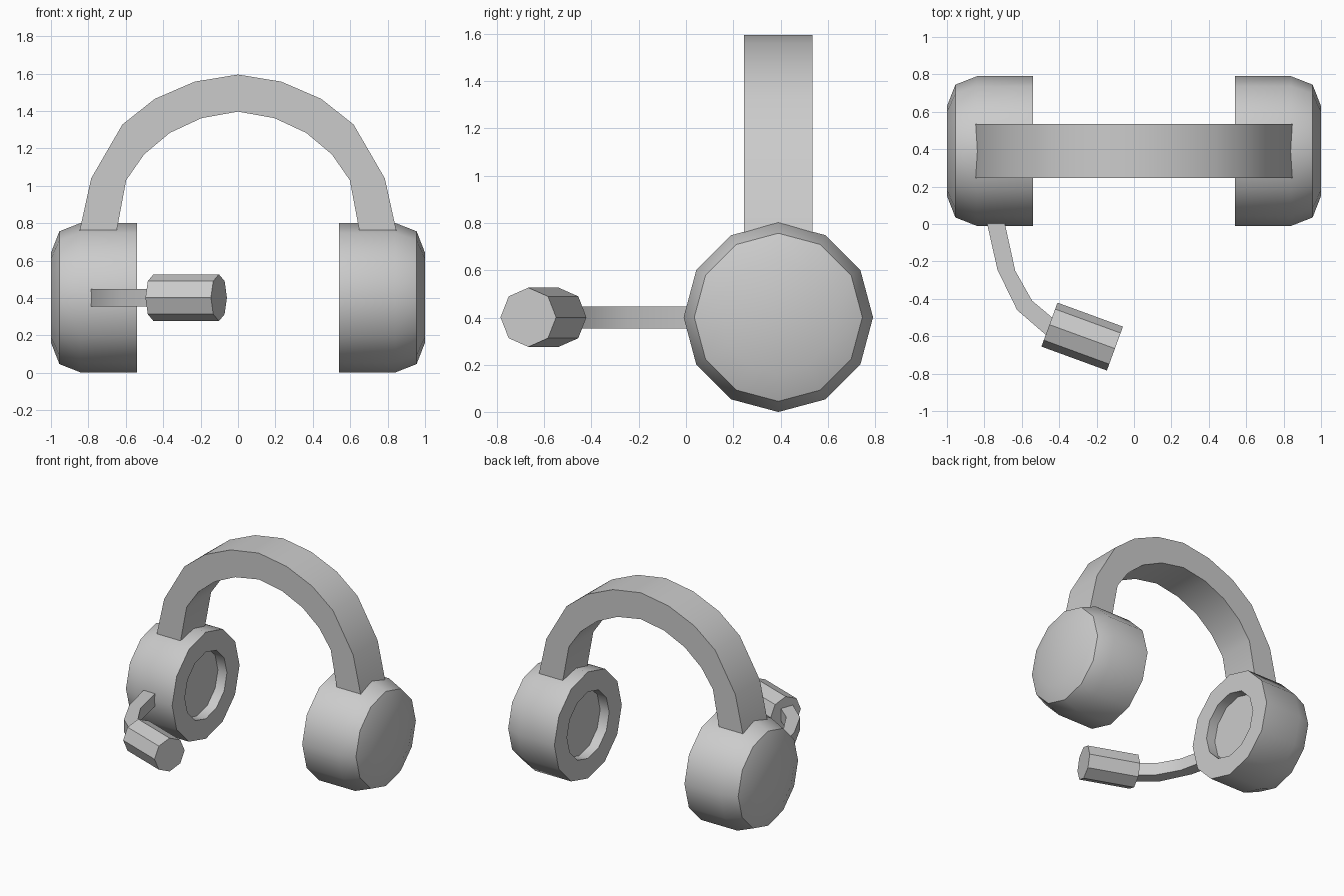
import bpy, bmesh, math
from mathutils import Matrix, Vector

cube = bpy.data.objects.get("Cube")
if cube:
    bpy.data.objects.remove(cube, do_unlink=True)

grey = bpy.data.materials.new("light grey")
grey.use_nodes = True
COLOUR = (0.6, 0.6, 0.6, 1)
grey.diffuse_color = COLOUR
grey.node_tree.nodes["Principled BSDF"].inputs["Base Color"].default_value = COLOUR

CUP_Y, CUP_Z = 0.39, 0.402


def finish(name, bm):
    """Turn a bmesh into a named object, smooth with sharp edges kept."""
    bmesh.ops.recalc_face_normals(bm, faces=bm.faces)
    mesh = bpy.data.meshes.new(name)
    bm.to_mesh(mesh)
    bm.free()
    mesh.materials.append(grey)
    ob = bpy.data.objects.new(name, mesh)
    bpy.context.collection.objects.link(ob)
    bpy.ops.object.select_all(action='DESELECT')
    ob.select_set(True)
    bpy.context.view_layer.objects.active = ob
    bpy.ops.object.shade_smooth_by_angle(angle=math.radians(35))
    return ob


def strip(name, side_a, side_b, offset):
    """Bar between two matching edge lines, extruded along offset."""
    bm = bmesh.new()
    rings = []
    for a, b in zip(side_a, side_b):
        a, b = Vector(a), Vector(b)
        rings.append([bm.verts.new(p) for p in (a, b, b + offset, a + offset)])
    for r, s in zip(rings, rings[1:]):
        for i in range(4):
            j = (i + 1) % 4
            bm.faces.new((r[i], r[j], s[j], s[i]))
    bm.faces.new(rings[0])
    bm.faces.new(rings[-1])
    return finish(name, bm)


def ear_cup(name, side):
    """Twelve-sided cup with a recessed inner face and a domed outer face."""
    profile = [(0.615, 0.25), (0.54, 0.25), (0.54, 0.4),
               (0.84, 0.4), (0.955, 0.355), (1.0, 0.24)]
    bm = bmesh.new()
    n = 12
    rings = []
    for x, r in profile:
        angles = [2 * math.pi * i / n for i in range(n)]
        rings.append([bm.verts.new((side * x, CUP_Y + r * math.sin(a),
                                    CUP_Z + r * math.cos(a))) for a in angles])
    for r, s in zip(rings, rings[1:]):
        for i in range(n):
            j = (i + 1) % n
            bm.faces.new((r[i], r[j], s[j], s[i]))
    bm.faces.new(rings[0])
    bm.faces.new(rings[-1])
    return finish(name, bm)


ear_cup("left_ear_cup", 1)
ear_cup("right_ear_cup", -1)

# Headband: half outline mirrored across the middle
outer = [(0.86, 0.70), (0.785, 1.04), (0.618, 1.328), (0.445, 1.465), (0.232, 1.557)]
inner = [(0.66, 0.70), (0.598, 1.03), (0.502, 1.168), (0.365, 1.283), (0.195, 1.362)]


def arch(half, top):
    pts = half + [(0, top)] + [(-x, z) for x, z in reversed(half)]
    return [(x, CUP_Y - 0.145, z) for x, z in pts]


strip("headband", arch(outer, 1.595), arch(inner, 1.397), Vector((0, 0.29, 0)))

# Microphone boom, curving forward from the right cup
boom_out = [(-0.80, 0.06), (-0.785, 0), (-0.73, -0.245), (-0.625, -0.46), (-0.44, -0.62)]
boom_in = [(-0.70, 0.06), (-0.69, 0), (-0.635, -0.25), (-0.545, -0.41), (-0.39, -0.54)]
strip("microphone_boom", [(x, y, 0.355) for x, y in boom_out],
      [(x, y, 0.355) for x, y in boom_in], Vector((0, 0, 0.093)))

# Eight-sided microphone at the end of the boom
start, end = Vector((-0.452, -0.538, CUP_Z)), Vector((-0.102, -0.666, CUP_Z))
axis = (end - start).normalized()
up = Vector((0, 0, 1))
frame = Matrix((up, axis.cross(up), axis)).transposed().to_4x4()
bm = bmesh.new()
bmesh.ops.create_cone(bm, cap_ends=True, segments=8, radius1=0.125, radius2=0.125,
                      depth=(end - start).length,
                      matrix=Matrix.Translation((start + end) / 2) @ frame)
finish("microphone", bm)
